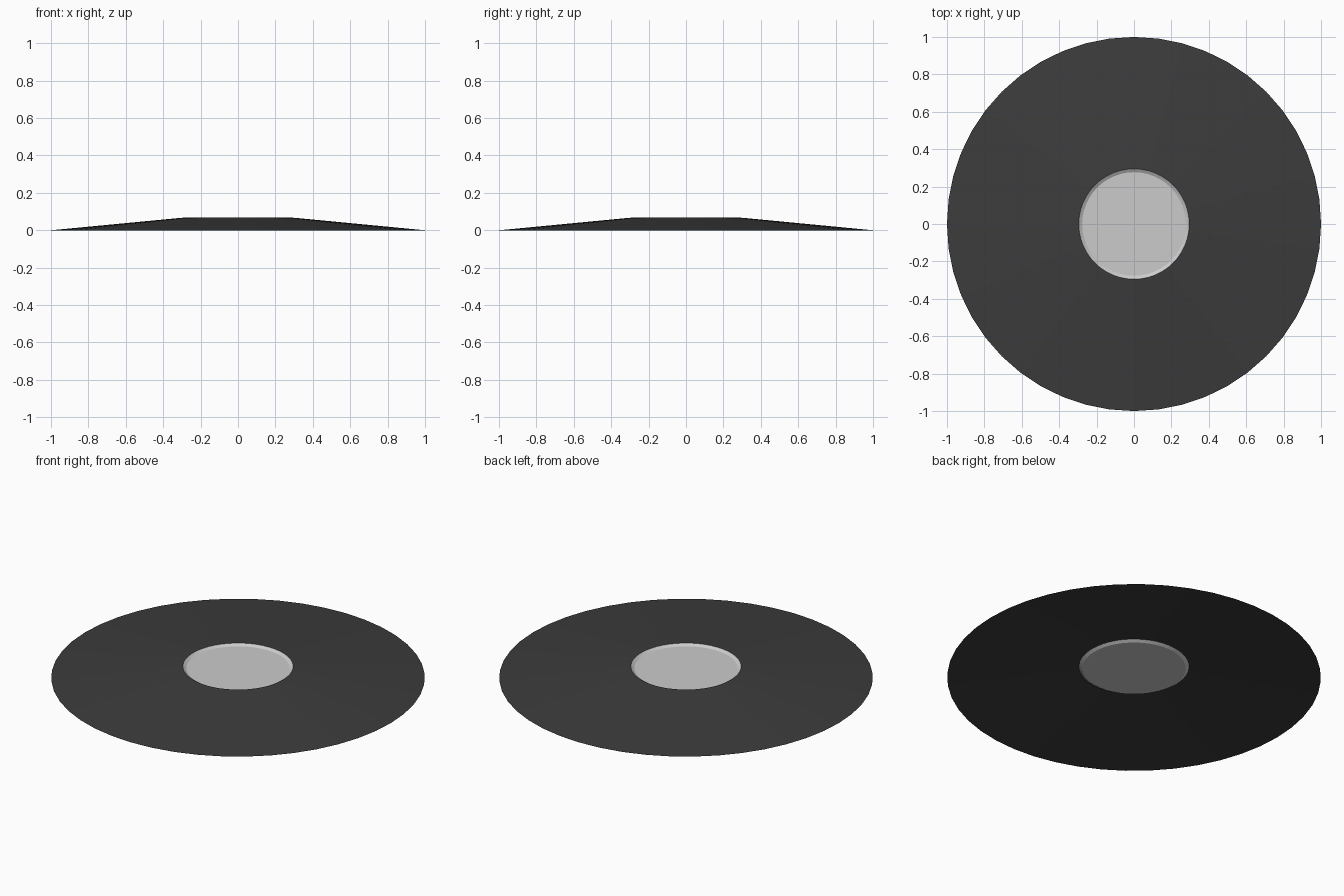
import bpy, math

if "Cube" in bpy.data.objects:
    bpy.data.objects.remove(bpy.data.objects["Cube"])

SIDES = 48


def material(name, rgba):
    m = bpy.data.materials.new(name)
    m.diffuse_color = rgba
    m.use_nodes = True
    m.node_tree.nodes["Principled BSDF"].inputs["Base Color"].default_value = m.diffuse_color
    return m


def lathe(name, profile, mat, cap=False):
    """Spin (radius, z) points around z; optionally close the last ring."""
    verts = [(r * math.cos(2 * math.pi * i / SIDES), r * math.sin(2 * math.pi * i / SIDES), z)
             for r, z in profile for i in range(SIDES)]
    faces = []
    for k in range(len(profile) - 1):
        a, b = k * SIDES, (k + 1) * SIDES
        for i in range(SIDES):
            j = (i + 1) % SIDES
            faces.append((a + i, a + j, b + j, b + i))
    if cap:
        start = (len(profile) - 1) * SIDES
        faces.append(tuple(range(start, start + SIDES)))
    mesh = bpy.data.meshes.new(name)
    mesh.from_pydata(verts, [], faces)
    mesh.materials.append(mat)
    obj = bpy.data.objects.new(name, mesh)
    bpy.context.collection.objects.link(obj)
    return obj


dark = material("dark grey", (0.045, 0.045, 0.045, 1))
light = material("light grey", (0.6, 0.6, 0.6, 1))

# Shallow hollow cone with a round opening
lathe("sloped_brim", [(1.0, 0.0), (0.31, 0.066), (0.295, 0.067)], dark)
# Shallow pale dish set in the opening
lathe("centre_dish", [(0.295, 0.067), (0.277, 0.056)], light, cap=True)
